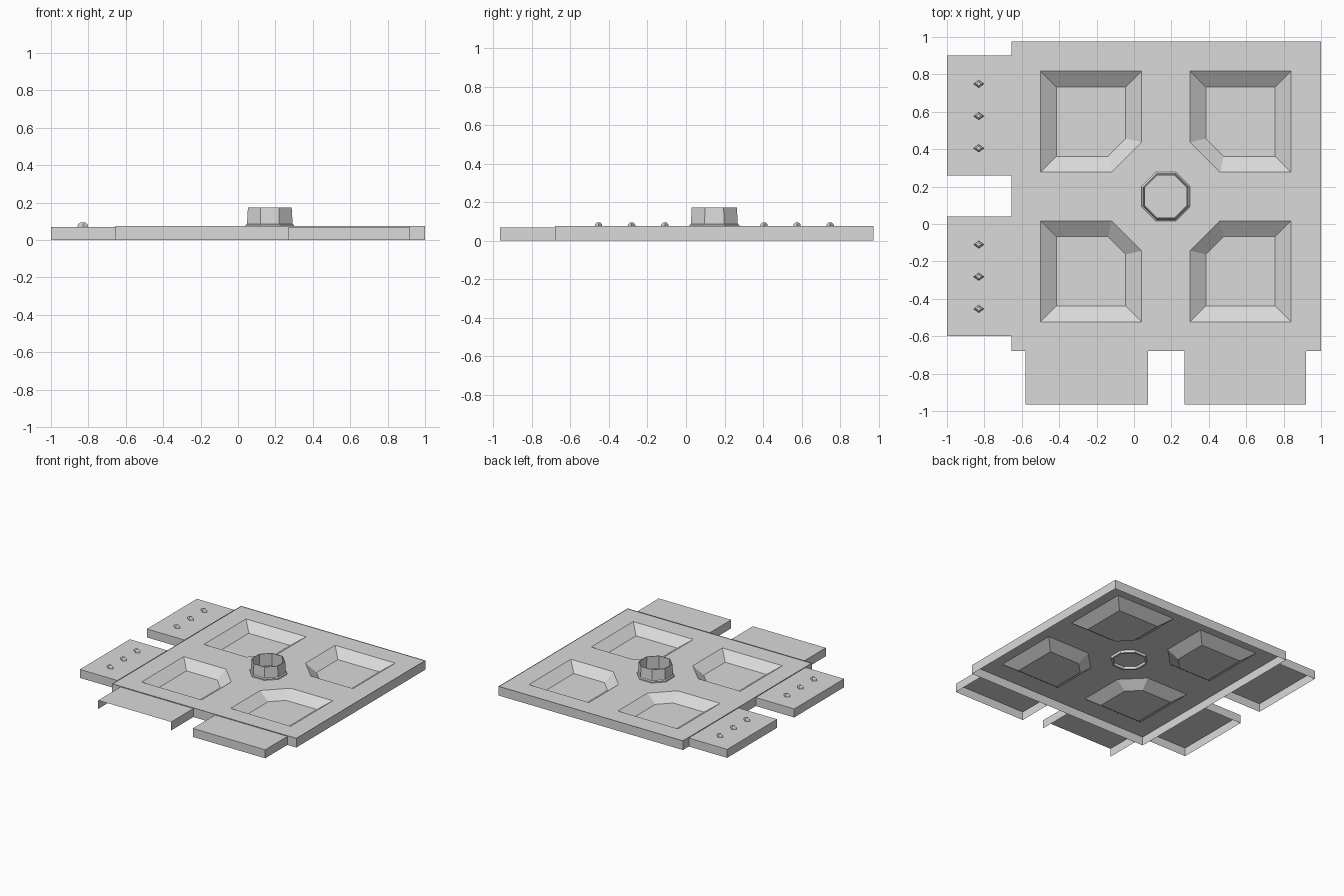
import bpy, bmesh, math

cube = bpy.data.objects.get("Cube")
if cube:
    bpy.data.objects.remove(cube, do_unlink=True)

grey = bpy.data.materials.new("light_grey")
grey.use_nodes = True
grey.diffuse_color = (0.7, 0.7, 0.7, 1)
grey.node_tree.nodes["Principled BSDF"].inputs["Base Color"].default_value = (0.7, 0.7, 0.7, 1)

CX, CY = 0.17, 0.147        # centre of the recess pattern
SHEET, LIP, TAB = 0.071, 0.075, 0.069


def finish(name, bm, recalc=True):
    if recalc:
        bmesh.ops.recalc_face_normals(bm, faces=bm.faces)
    mesh = bpy.data.meshes.new(name)
    bm.to_mesh(mesh)
    bm.free()
    mesh.materials.append(grey)
    obj = bpy.data.objects.new(name, mesh)
    bpy.context.collection.objects.link(obj)
    return obj


def loop(bm, points, z):
    return [bm.verts.new((x, y, z)) for x, y in points]


def bridge(bm, a, b, skip=()):
    n = len(a)
    for i in range(n):
        if i not in skip:
            bm.faces.new((a[i], a[(i + 1) % n], b[(i + 1) % n], b[i]))


def rectangle(x0, x1, y0, y1):
    return [(x0, y0), (x1, y0), (x1, y1), (x0, y1)]


def recess_outline(near, far, cut, sx, sy):
    # square with the corner nearest the pattern centre cut off
    pts = [(cut, near), (far, near), (far, far), (near, far), (near, cut)]
    pts = [(CX + sx * x, CY + sy * y) for x, y in pts]
    return pts if sx * sy > 0 else pts[::-1]


def ngon(cx, cy, rx, ry, sides, turn=0.0):
    angles = [turn + math.tau * i / sides for i in range(sides)]
    return [(cx + rx * math.cos(a), cy + ry * math.sin(a)) for a in angles]


def stack(name, layers, sides, cx, cy, turn=0.0, cap=False):
    # lathe-like body from (radius x, radius y, z) layers
    bm = bmesh.new()
    rings = [loop(bm, ngon(cx, cy, rx, ry, sides, turn), z) for rx, ry, z in layers]
    for a, b in zip(rings, rings[1:]):
        bridge(bm, a, b)
    if cap:
        bm.faces.new(rings[-1])
    else:
        bridge(bm, rings[-1], rings[0])
    return finish(name, bm)


# Main sheet with four sloped recesses
bm = bmesh.new()
plate = rectangle(-0.655, 1.0, -0.68, 0.975)
rims = [loop(bm, plate, SHEET)]
recesses = []
for sx in (-1, 1):
    for sy in (-1, 1):
        rim = loop(bm, recess_outline(0.13, 0.67, 0.29, sx, sy), SHEET)
        floor = loop(bm, recess_outline(0.215, 0.585, 0.31, sx, sy), 0.01)
        rims.append(rim)
        recesses.append((rim, floor))
edges = [bm.edges.new((r[i], r[(i + 1) % len(r)])) for r in rims for i in range(len(r))]
bmesh.ops.triangle_fill(bm, edges=edges, use_beauty=True, normal=(0, 0, 1))
for rim, floor in recesses:
    bridge(bm, rim, floor)
    bm.faces.new(floor)
bmesh.ops.recalc_face_normals(bm, faces=bm.faces)
if sum(f.normal.z * f.calc_area() for f in bm.faces) < 0:
    bmesh.ops.reverse_faces(bm, faces=bm.faces)
finish("recessed_plate", bm, recalc=False)

# Thin skirt around the plate
bm = bmesh.new()
bridge(bm, loop(bm, plate, 0), loop(bm, plate, LIP))
finish("plate_skirt", bm, recalc=False)


# Open-bottomed tabs; skipped sides have no wall
def tab(name, bounds, skip):
    bm = bmesh.new()
    low, top = loop(bm, rectangle(*bounds), 0), loop(bm, rectangle(*bounds), TAB)
    bridge(bm, low, top, skip)
    bm.faces.new(top)
    for v in [v for v in bm.verts if not v.link_faces]:
        bm.verts.remove(v)
    finish(name, bm, recalc=False)


tab("side_tab_back", (-1.0, -0.655, 0.26, 0.9), (1,))
tab("side_tab_front", (-1.0, -0.655, -0.6, 0.04), (1,))
tab("front_tab_open", (-0.58, 0.075, -0.965, -0.68), (0, 2))
tab("front_tab_closed", (0.27, 0.92, -0.965, -0.68), (2,))

# Eight-sided collar with a foot flange
k = 1 / math.cos(math.pi / 8)
collar = [(0.13, 0.05), (0.13, 0.08), (0.122, 0.086), (0.117, 0.173),
          (0.111, 0.173), (0.115, 0.05)]
stack("collar", [(r * k, r * k, z) for r, z in collar], 8, CX, CY, math.pi / 8)

# Small four-sided pegs on the side tabs
for base in (0.577, -0.282):
    for step in (-1, 0, 1):
        stack("peg", [(0.028, 0.02, TAB), (0.026, 0.018, 0.084), (0.014, 0.01, 0.093)],
              4, -0.83, base + step * 0.172, cap=True)
